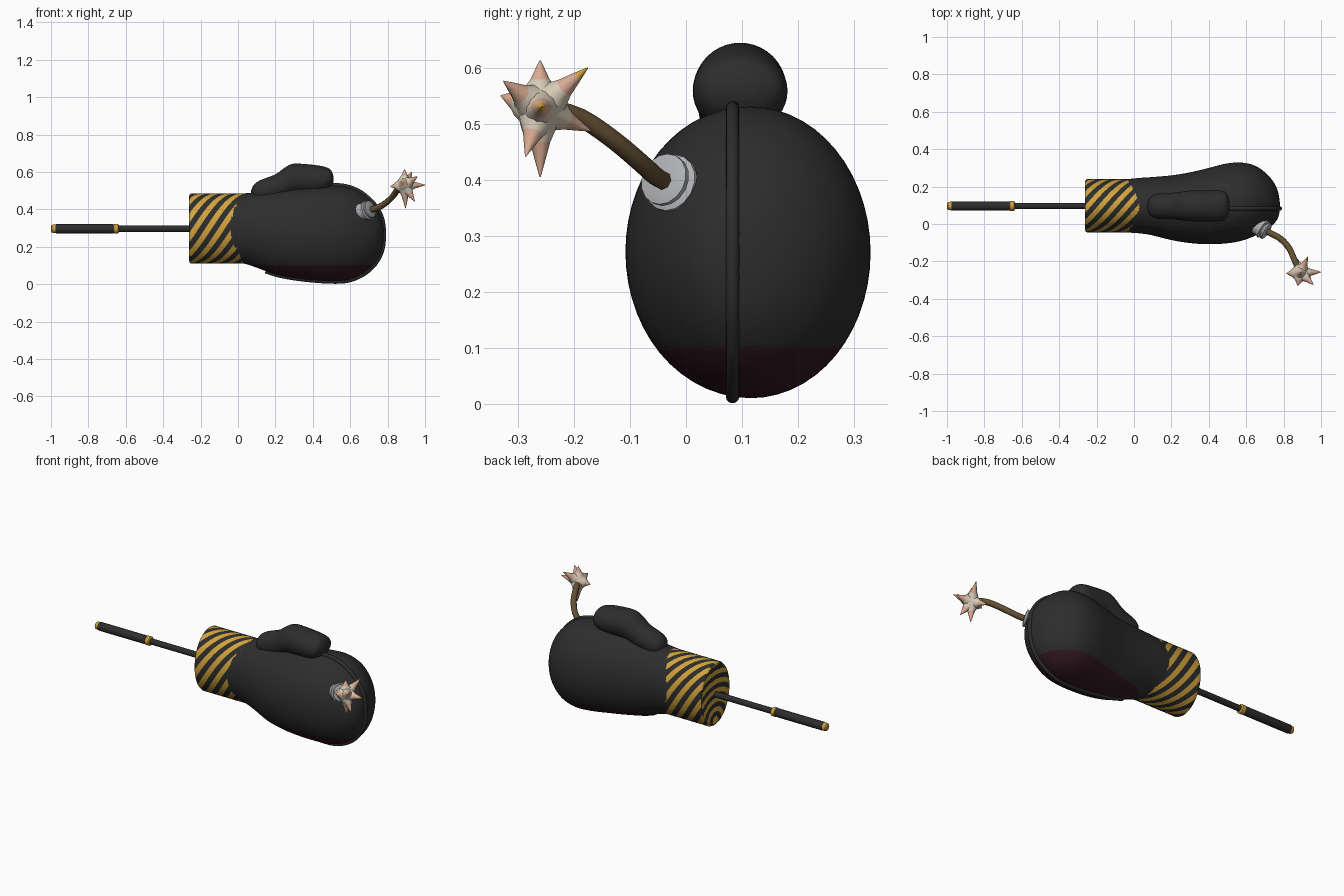
import bpy, bmesh, math
from mathutils import Vector

if "Cube" in bpy.data.objects:
    bpy.data.objects.remove(bpy.data.objects["Cube"])

def mat(name, r, g, b):
    m = bpy.data.materials.new(name)
    m.diffuse_color = (r, g, b, 1)
    m.use_nodes = True
    m.node_tree.nodes["Principled BSDF"].inputs["Base Color"].default_value = m.diffuse_color
    return m

BLACK = mat("black leather", 0.026, 0.026, 0.027)
MAROON = mat("dark maroon", 0.034, 0.009, 0.017)
GOLD = mat("gold", 0.65, 0.37, 0.045)
GREY = mat("light grey metal", 0.43, 0.44, 0.46)
BROWN = mat("brown cord", 0.125, 0.078, 0.032)
CREAM = mat("cream", 0.68, 0.59, 0.47)
PEACH = mat("peach", 0.70, 0.41, 0.29)

def finish(name, bm, mats, angle=40):
    bmesh.ops.recalc_face_normals(bm, faces=bm.faces)
    me = bpy.data.meshes.new(name)
    bm.to_mesh(me)
    bm.free()
    for m in mats:
        me.materials.append(m)
    ob = bpy.data.objects.new(name, me)
    bpy.context.collection.objects.link(ob)
    bpy.ops.object.select_all(action='DESELECT')
    ob.select_set(True)
    bpy.context.view_layer.objects.active = ob
    bpy.ops.object.shade_smooth_by_angle(angle=math.radians(angle))
    return ob

def skin(bm, rings, caps=True):
    """Bridge rings of coordinates and close both ends."""
    vs = [[bm.verts.new(p) for p in r] for r in rings]
    n = len(vs[0])
    for a, b in zip(vs, vs[1:]):
        for j in range(n):
            f = bm.faces.new((a[j], a[(j + 1) % n], b[(j + 1) % n], b[j]))
            f.material_index = 0
    if caps:
        bm.faces.new(vs[0])
        bm.faces.new(vs[-1])
    return vs

def smooth_rows(rows, steps=4):
    """Catmull-Rom interpolation of number rows."""
    out = []
    for i in range(len(rows) - 1):
        p = [rows[max(i - 1, 0)], rows[i], rows[i + 1], rows[min(i + 2, len(rows) - 1)]]
        for s in range(steps):
            t = s / steps
            out.append([0.5 * (2 * b + (c - a) * t + (2 * a - 5 * b + 4 * c - d) * t * t
                               + (3 * b - a - 3 * c + d) * t ** 3) for a, b, c, d in zip(*p)])
    out.append(list(rows[-1]))
    return out

def loft(bm, rows, n=56):
    """Ellipse sections (x, y low, y high, z low, z high)."""
    skin(bm, [[(x, (y0 + y1) / 2 - (y1 - y0) / 2 * math.cos(2 * math.pi * j / n),
                (z0 + z1) / 2 + (z1 - z0) / 2 * math.sin(2 * math.pi * j / n)) for j in range(n)]
              for x, y0, y1, z0, z1 in rows])

def lathe(bm, profile, origin, axis, n=20):
    """Turn (distance, radius) points about an axis."""
    q = Vector(axis).to_track_quat('Z', 'Y')
    return skin(bm, [[Vector(origin) + q @ Vector((r * math.cos(2 * math.pi * j / n),
                r * math.sin(2 * math.pi * j / n), t)) for j in range(n)] for t, r in profile])

def tube(name, pts, radius, m, res=4):
    cu = bpy.data.curves.new(name, 'CURVE')
    cu.dimensions = '3D'
    cu.bevel_depth, cu.bevel_resolution = radius, res
    cu.use_fill_caps = True
    sp = cu.splines.new('POLY')
    sp.points.add(len(pts) - 1)
    for p, c in zip(sp.points, pts):
        p.co = (*c, 1)
    sp.use_smooth = True
    cu.materials.append(m)
    ob = bpy.data.objects.new(name, cu)
    bpy.context.collection.objects.link(ob)

# glove body, with a maroon palm underneath
body = smooth_rows([
    (-0.10, -0.038, 0.233, 0.128, 0.468), (-0.035, -0.045, 0.240, 0.118, 0.478),
    (0.04, -0.051, 0.247, 0.108, 0.486), (0.10, -0.061, 0.251, 0.088, 0.490),
    (0.20, -0.086, 0.260, 0.052, 0.500), (0.30, -0.102, 0.276, 0.032, 0.512),
    (0.40, -0.108, 0.300, 0.020, 0.524), (0.50, -0.103, 0.324, 0.012, 0.531),
    (0.58, -0.088, 0.328, 0.014, 0.526), (0.65, -0.062, 0.310, 0.036, 0.500),
    (0.71, -0.030, 0.268, 0.078, 0.452), (0.75, 0.003, 0.218, 0.130, 0.400),
    (0.772, 0.038, 0.165, 0.184, 0.345), (0.780, 0.078, 0.110, 0.245, 0.285)])
bm = bmesh.new()
loft(bm, body)
bmesh.ops.bisect_plane(bm, geom=bm.verts[:] + bm.edges[:] + bm.faces[:],
                       plane_co=(0, 0, 0.103), plane_no=(0, 0, 1))
for f in bm.faces:
    f.material_index = int(f.calc_center_median().z < 0.103)
finish("glove_body", bm, [BLACK, MAROON], 60)

# raised seam running round the glove in one vertical plane
SEAM_Y = 0.083
def seam_z(row, sign):
    x, y0, y1, z0, z1 = row
    k = (SEAM_Y - (y0 + y1) / 2) / ((y1 - y0) / 2)
    return (z0 + z1) / 2 + sign * (z1 - z0) / 2 * math.sqrt(max(0, 1 - k * k))
low = [(r[0], SEAM_Y, seam_z(r, -1)) for r in body if r[0] > 0.13]
high = [(r[0], SEAM_Y, seam_z(r, 1)) for r in body if r[0] > 0.3]
tube("glove_seam", low + high[::-1], 0.012, BLACK)

# thumb
bm = bmesh.new()
loft(bm, smooth_rows([
    (0.070, 0.085, 0.105, 0.475, 0.500), (0.085, 0.050, 0.140, 0.450, 0.532),
    (0.12, 0.030, 0.160, 0.430, 0.556), (0.20, 0.025, 0.166, 0.440, 0.587),
    (0.25, 0.020, 0.172, 0.460, 0.623), (0.30, 0.015, 0.178, 0.480, 0.644),
    (0.40, 0.012, 0.180, 0.480, 0.638), (0.46, 0.015, 0.180, 0.490, 0.628),
    (0.495, 0.030, 0.166, 0.515, 0.612), (0.510, 0.070, 0.125, 0.545, 0.580)]), 40)
finish("thumb", bm, [BLACK], 60)

# cuff: mesh columns follow the helix, so stripes are whole columns
CY, CZ, A, B, PITCH, N = 0.0975, 0.2975, 0.1425, 0.1875, 0.07, 11
COLS = N * 8
def cuff_ring(x, s=1.0):
    ring = []
    for j in range(COLS):
        th = 2 * math.pi * (j / COLS + x / PITCH / N)
        ring.append((x, CY - (A - s) * math.cos(th), CZ + (B - s) * math.sin(th)))
    return ring
bm = bmesh.new()
rings = [cuff_ring(-0.262, 0.012), cuff_ring(-0.256, 0.003)]
rings += [cuff_ring(-0.25 + 0.295 * i / 16, 0) for i in range(17)]
skin(bm, rings, caps=False)
for i, f in enumerate(bm.faces):
    f.material_index = (i % COLS) // 4 % 2
finish("striped_cuff", bm, [GOLD, BLACK])

# cuff end disc with arched stripes cut by concentric rings
bm = bmesh.new()
n, m = 96, 40
skin(bm, [[(-0.262, CY - (A - 0.012) * k / m * math.cos(2 * math.pi * j / n),
            CZ + (B - 0.012) * k / m * math.sin(2 * math.pi * j / n)) for j in range(n)]
          for k in range(1, m + 1)], caps=False)
for f in bm.faces:
    c = f.calc_center_median()
    f.material_index = int(math.hypot(c.y - CY, c.z - 0.14) / 0.027) % 2
finish("cuff_end", bm, [GOLD, BLACK])

# handle pieces along x
X = (1, 0, 0)
for name, prof, m_ in (
        ("handle_rod", [(-0.66, 0.017), (-0.2, 0.017)], BLACK),
        ("handle_grip", [(-0.978, 0.023), (-0.972, 0.0245), (-0.67, 0.0245), (-0.66, 0.023)], BLACK),
        ("handle_ring", [(-0.667, 0.021), (-0.662, 0.026), (-0.642, 0.026), (-0.637, 0.019)], GOLD),
        ("handle_end_cap", [(-1.0, 0.014), (-0.994, 0.021), (-0.977, 0.0235)], GOLD)):
    bm = bmesh.new()
    lathe(bm, prof, (0, 0.0965, 0.296), X)
    finish(name, bm, [m_])

# metal fuse socket
bm = bmesh.new()
lathe(bm, [(-0.05, 0.048), (-0.006, 0.048), (0.0, 0.052), (0.008, 0.052), (0.012, 0.038),
           (0.018, 0.038), (0.02, 0.047), (0.03, 0.047), (0.034, 0.034)],
      (0.685, -0.024, 0.393), (0.78, -0.52, 0.28), 16)
finish("fuse_socket", bm, [GREY], 30)

# fuse cord
tube("fuse", smooth_rows([(0.69, -0.028, 0.393), (0.735, -0.052, 0.405), (0.785, -0.08, 0.43),
                          (0.83, -0.13, 0.472), (0.857, -0.19, 0.512), (0.885, -0.25, 0.53)], 3),
     0.017, BROWN, 2)

# spark: round core with concave spikes
CORE = Vector((0.89, -0.26, 0.528))
bm = bmesh.new()
bmesh.ops.create_icosphere(bm, subdivisions=3, radius=0.042)
bmesh.ops.translate(bm, verts=bm.verts, vec=CORE)
for f in bm.faces:
    f.material_index = 0
tips = [((0.89, -0.26, 0.613), 0), ((1.0, -0.257, 0.53), 1), ((0.896, -0.26, 0.405), 0),
        ((0.93, -0.175, 0.60), 1), ((0.86, -0.17, 0.487), 0), ((0.815, -0.265, 0.522), 0),
        ((0.96, -0.325, 0.576), 0), ((0.875, -0.33, 0.55), 0), ((0.945, -0.286, 0.442), 0)]
for tip, golden in tips:
    d = Vector(tip) - CORE
    L = d.length
    start = len(bm.faces)
    lathe(bm, [(0.02, 0.037), (0.04, 0.027), (0.04 + 0.25 * (L - 0.04), 0.018),
               (0.04 + 0.7 * (L - 0.04), 0.008), (L, 0.001)], CORE, d, 10)
    bm.faces.ensure_lookup_table()
    for f in bm.faces[start:]:
        t = (f.calc_center_median() - CORE).dot(d) / L
        part = (t - 0.04) / (L - 0.04)
        f.material_index = 0 if part < 0.25 else (2 if golden and part > 0.7 else 1)
finish("spark", bm, [CREAM, PEACH, GOLD], 60)
